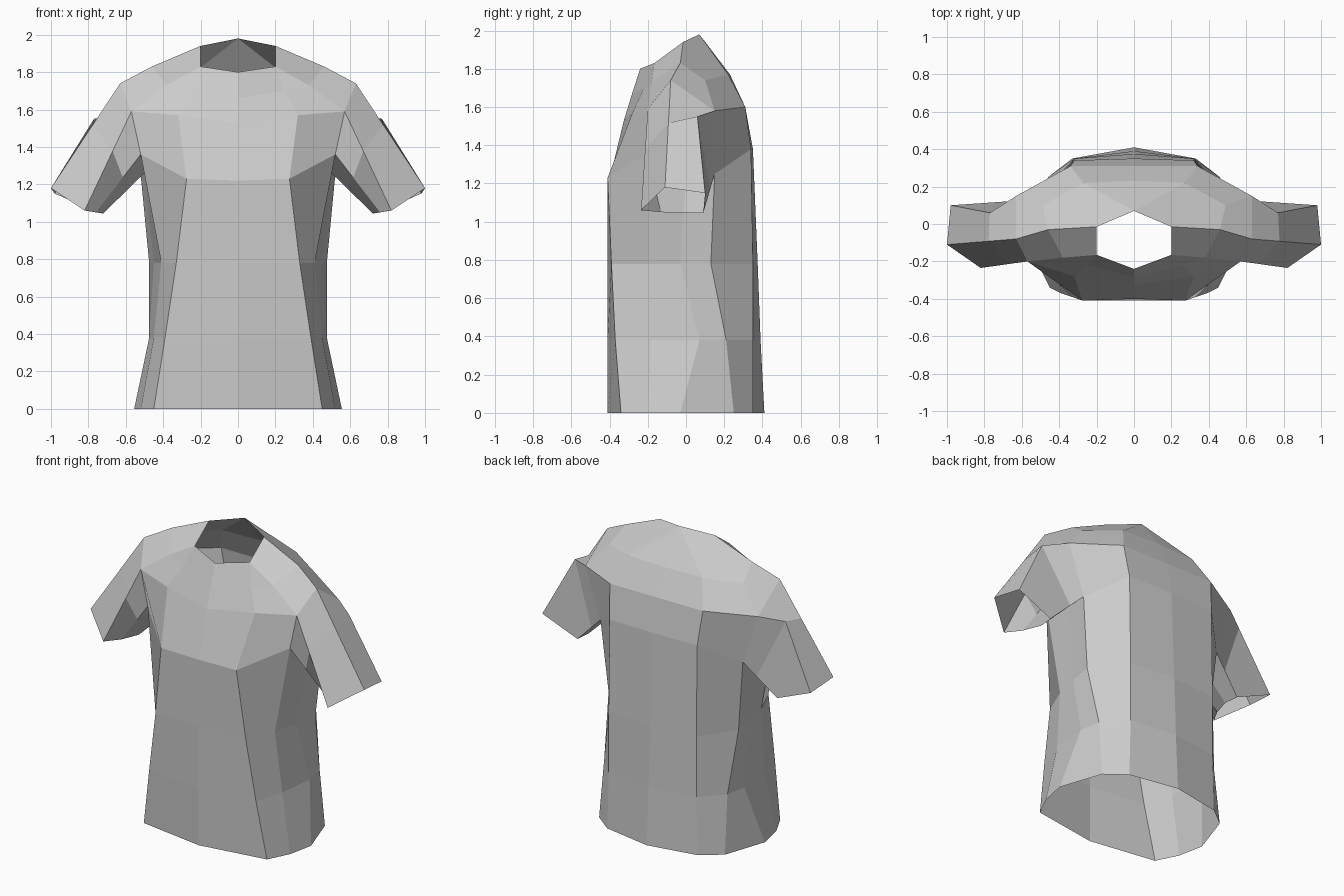
import bpy

if "Cube" in bpy.data.objects:
    bpy.data.objects.remove(bpy.data.objects["Cube"])

# Half rings run front centre -> right side -> back centre; Mirror makes the left.
# Torso rings: (height, outline)
torso = [
    (0.00, [(0, -.41), (.45, -.34), (.52, -.20), (.555, -.03), (.46, .25), (.33, .35), (0, .41)]),
    (0.38, [(0, -.41), (.39, -.37), (.45, -.18), (.475, .07), (.45, .21), (.32, .35), (0, .39)]),
    (0.78, [(0, -.41), (.33, -.39), (.41, -.20), (.45, -.03), (.475, .13), (.32, .35), (0, .375)]),
]
rings = [[(x, y, z) for x, y in outline] for z, outline in torso]

# Chest, armhole top, shoulder slope and neckline
chest = [(0, -.40, 1.22), (.275, -.41, 1.23), (.52, -.20, 1.36), (.50, 0, 1.26),
         (.52, .15, 1.25), (.32, .34, 1.38), (0, .35, 1.38)]
armhole = [(0, -.325, 1.53), (.32, -.28, 1.57), (.57, -.20, 1.59), (.63, -.08, 1.74),
           (.63, .15, 1.58), (.34, .31, 1.60), (0, .31, 1.60)]
slope = [(0, -.285, 1.66), (.25, -.22, 1.70), (.38, -.18, 1.73), (.46, -.03, 1.83),
         (.49, .10, 1.74), (.27, .22, 1.77), (0, .23, 1.77)]
front_neck, side_neck = (.2, -.165, 1.83), (.2, -.015, 1.94)
neck = [(0, -.24, 1.80), front_neck, front_neck, side_neck, side_neck,
        (0, .07, 1.98), (0, .07, 1.98)]
rings += [chest, armhole, slope, neck]


def loft(name, rings, closed=False, skip=()):
    """Skin between rings, merging repeated points, and mirror across x = 0."""
    ids, faces = {}, []
    for r in range(len(rings) - 1):
        n = len(rings[r])
        for c in range(n if closed else n - 1):
            if (r, c) in skip:
                continue
            d = (c + 1) % n
            quad = [rings[r][c], rings[r][d], rings[r + 1][d], rings[r + 1][c]]
            face = list(dict.fromkeys(ids.setdefault(p, len(ids)) for p in quad))
            if len(face) > 2:
                faces.append(face)
    mesh = bpy.data.meshes.new(name)
    mesh.from_pydata(list(ids), [], faces)
    obj = bpy.data.objects.new(name, mesh)
    bpy.context.collection.objects.link(obj)
    obj.modifiers.new("Mirror", 'MIRROR').use_clip = True
    return obj


# Body shell, leaving the armholes open
loft("shirt_body", rings, skip={(3, 2), (3, 3)})

# Sleeves grow from the armhole loop to an open cuff
opening = chest[2:5] + armhole[4:1:-1]
cuff = [(.76, -.13, 1.05), (.72, -.01, 1.045), (.73, .09, 1.045),
        (.98, .10, 1.15), (1, -.11, 1.18), (.82, -.235, 1.06)]
middle = [tuple(a + (b - a) * .4 for a, b in zip(p, q)) for p, q in zip(opening, cuff)]
middle[3] = (.77, .06, 1.55)
loft("sleeves", [opening, middle, cuff], closed=True)
